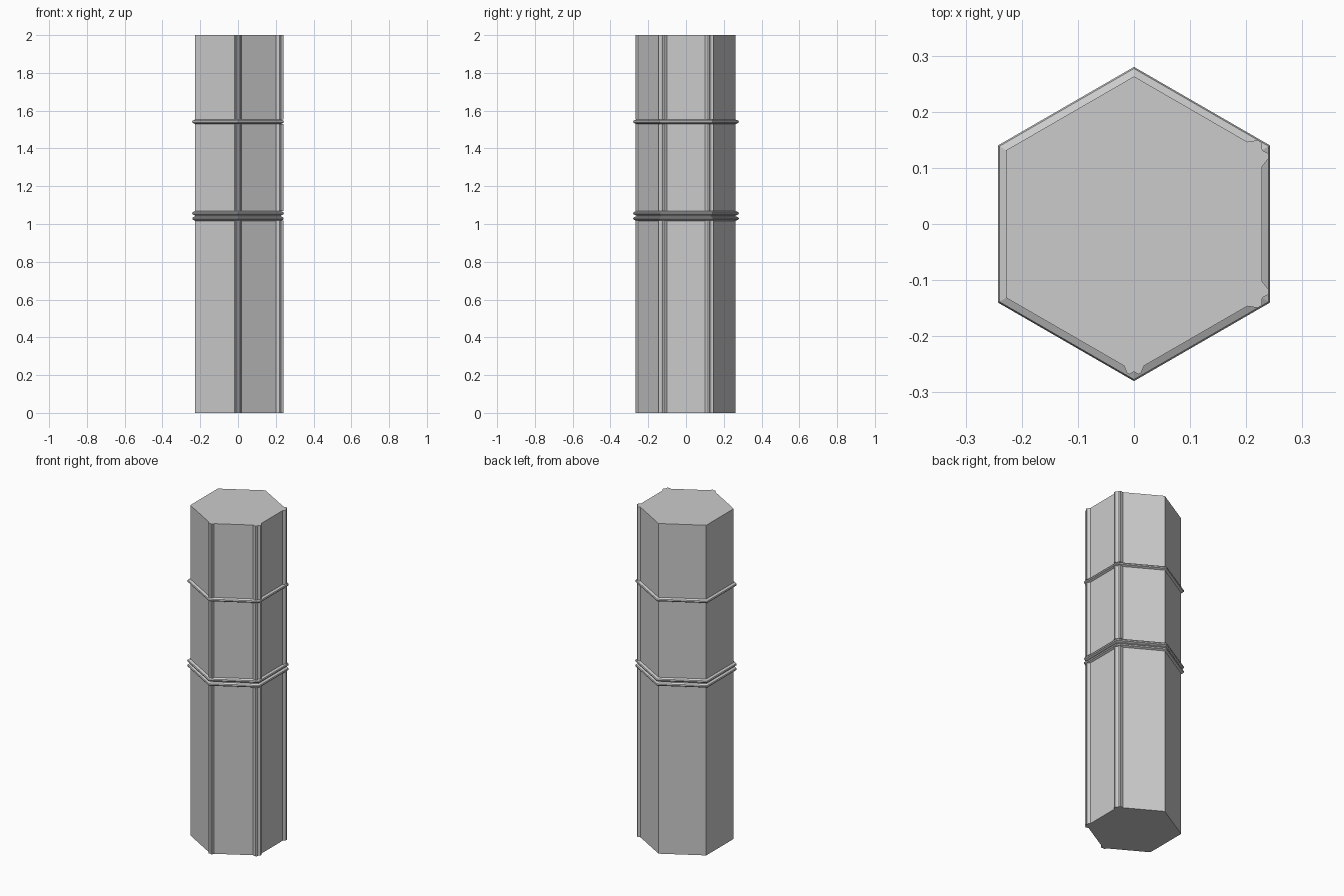
import bpy, bmesh
from math import sin, cos, pi
from mathutils import Vector

if "Cube" in bpy.data.objects:
    bpy.data.objects.remove(bpy.data.objects["Cube"])

R = 0.263  # corner radius of the hexagonal shaft


def corner(i, r=R):
    a = pi / 2 + i * pi / 3
    return Vector((r * cos(a), r * sin(a)))


def loft(name, rings, wrap=False):
    """Join equal-sized rings of points; cap the ends or wrap round."""
    bm = bmesh.new()
    rows = [[bm.verts.new(p) for p in ring] for ring in rings]
    n = len(rows[0])
    pairs = list(zip(rows, rows[1:])) + ([(rows[-1], rows[0])] if wrap else [])
    for lo, hi in pairs:
        for i in range(n):
            j = (i + 1) % n
            bm.faces.new((lo[i], lo[j], hi[j], hi[i]))
    if not wrap:
        bm.faces.new(rows[0][::-1])
        bm.faces.new(rows[-1])
    bmesh.ops.recalc_face_normals(bm, faces=bm.faces)
    mesh = bpy.data.meshes.new(name)
    bm.to_mesh(mesh)
    bm.free()
    ob = bpy.data.objects.new(name, mesh)
    bpy.context.collection.objects.link(ob)


def prism(name, outline, z0, z1):
    loft(name, [[(p.x, p.y, z) for p in outline] for z in (z0, z1)])


# Shaft
prism("shaft", [corner(i) for i in range(6)], 0, 2)

# Raised hexagonal bands: one upper, a close pair lower
band_profile = [(0.255, -0.012), (0.263, -0.012), (0.277, -0.006), (0.280, 0),
                (0.277, 0.006), (0.263, 0.012), (0.255, 0.012)]
for name, zc in (("upper_band", 1.541), ("middle_band", 1.057), ("lower_band", 1.029)):
    loft(name, [[(*corner(i, r), zc + dz) for i in range(6)]
                for r, dz in band_profile], wrap=True)

# Twin-ridged corner trims: (distance along face, height off face)
ridge = [(0.030, 0), (0.015, 0.012), (0.006, 0.012), (0.001, 0.002)]


def trim_outline(i, scale):
    u = corner(i, 1)
    t = Vector((-u.y, u.x))

    def at(a, h, s):
        a, h = a * scale, h * scale
        return corner(i) + u * (h * 0.866 - a * 0.5) + t * s * (a * 0.866 + h * 0.5)

    return ([at(a, h, -1) for a, h in ridge]
            + [at(a, h, 1) for a, h in reversed(ridge)]
            + [corner(i, R - 0.03)])


for label, i, scale in (("front", 3, 0.68), ("front_right", 4, 1), ("back_right", 5, 1)):
    for part, z0, z1 in (("lower", 0, 1.018), ("middle", 1.068, 1.53), ("upper", 1.552, 2)):
        prism(f"{label}_{part}_trim", trim_outline(i, scale), z0, z1)
